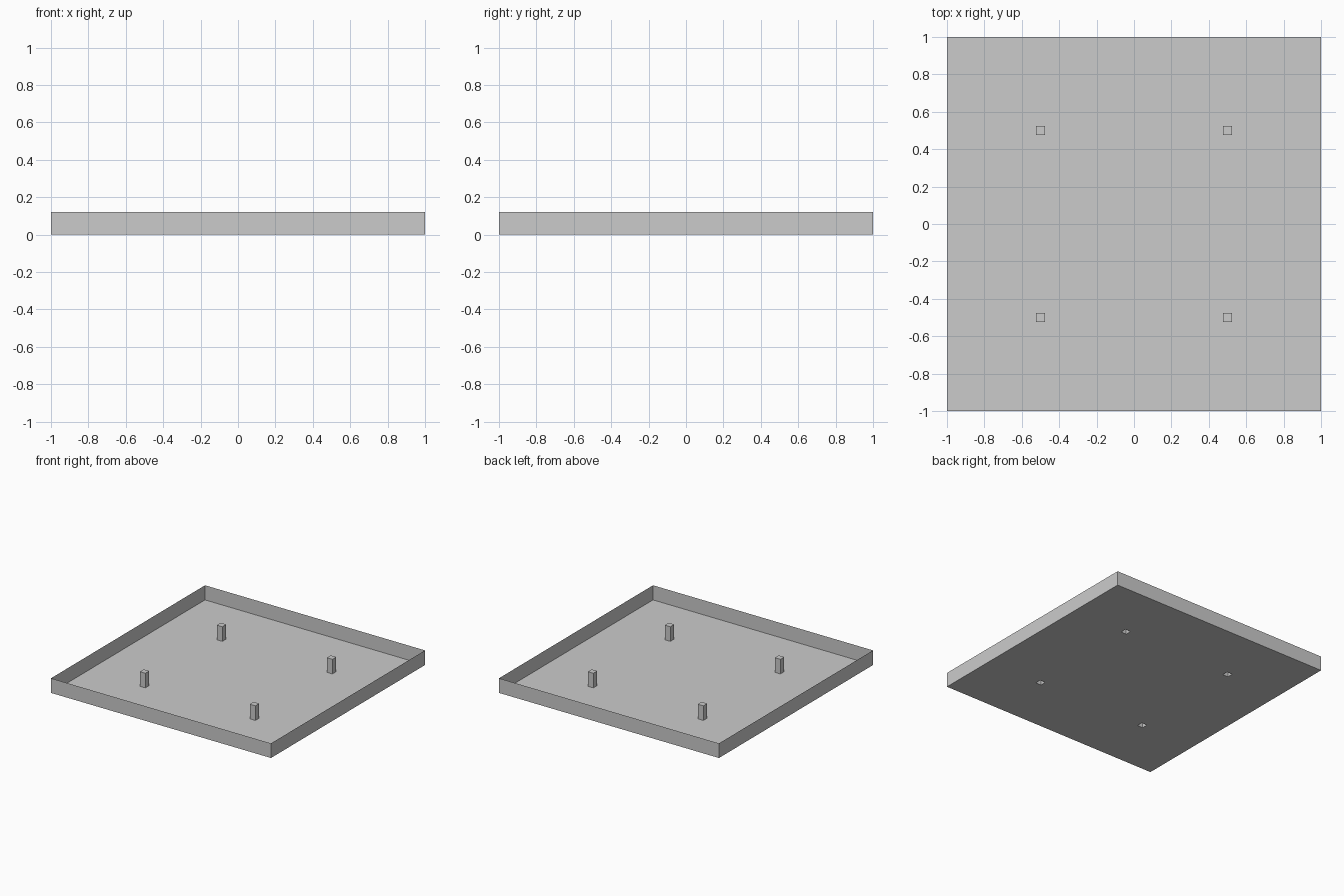
import bpy, bmesh

if "Cube" in bpy.data.objects:
    bpy.data.objects.remove(bpy.data.objects["Cube"])

HEIGHT = 0.12
PEG_POS = 0.5
PEG_HALF = 0.025


def make_object(name, bm):
    bmesh.ops.remove_doubles(bm, verts=bm.verts, dist=1e-5)
    mesh = bpy.data.meshes.new(name)
    bm.to_mesh(mesh)
    bm.free()
    obj = bpy.data.objects.new(name, mesh)
    bpy.context.collection.objects.link(obj)
    return obj


def add_quad(bm, points):
    bm.faces.new([bm.verts.new(p) for p in points])


def add_walls(bm, cx, cy, half):
    # Four outward-facing sheet walls around a square
    ring = [(cx - half, cy - half), (cx + half, cy - half),
            (cx + half, cy + half), (cx - half, cy + half)]
    for (ax, ay), (bx, by) in zip(ring, ring[1:] + ring[:1]):
        add_quad(bm, [(ax, ay, 0), (bx, by, 0), (bx, by, HEIGHT), (ax, ay, HEIGHT)])
    return ring


# Tray: thin floor with square openings under the pegs, and a thin rim
bm = bmesh.new()
cuts = [-1, -PEG_POS - PEG_HALF, -PEG_POS + PEG_HALF,
        PEG_POS - PEG_HALF, PEG_POS + PEG_HALF, 1]
for i in range(5):
    for j in range(5):
        if i in (1, 3) and j in (1, 3):
            continue
        x0, x1, y0, y1 = cuts[i], cuts[i + 1], cuts[j], cuts[j + 1]
        add_quad(bm, [(x0, y0, 0), (x1, y0, 0), (x1, y1, 0), (x0, y1, 0)])
add_walls(bm, 0, 0, 1)
make_object("tray", bm)

# Pegs: hollow square posts, closed on top and open below
for side, sx in (("left", -1), ("right", 1)):
    for end, sy in (("front", -1), ("back", 1)):
        bm = bmesh.new()
        ring = add_walls(bm, sx * PEG_POS, sy * PEG_POS, PEG_HALF)
        add_quad(bm, [(x, y, HEIGHT) for x, y in ring])
        make_object(f"peg_{end}_{side}", bm)
